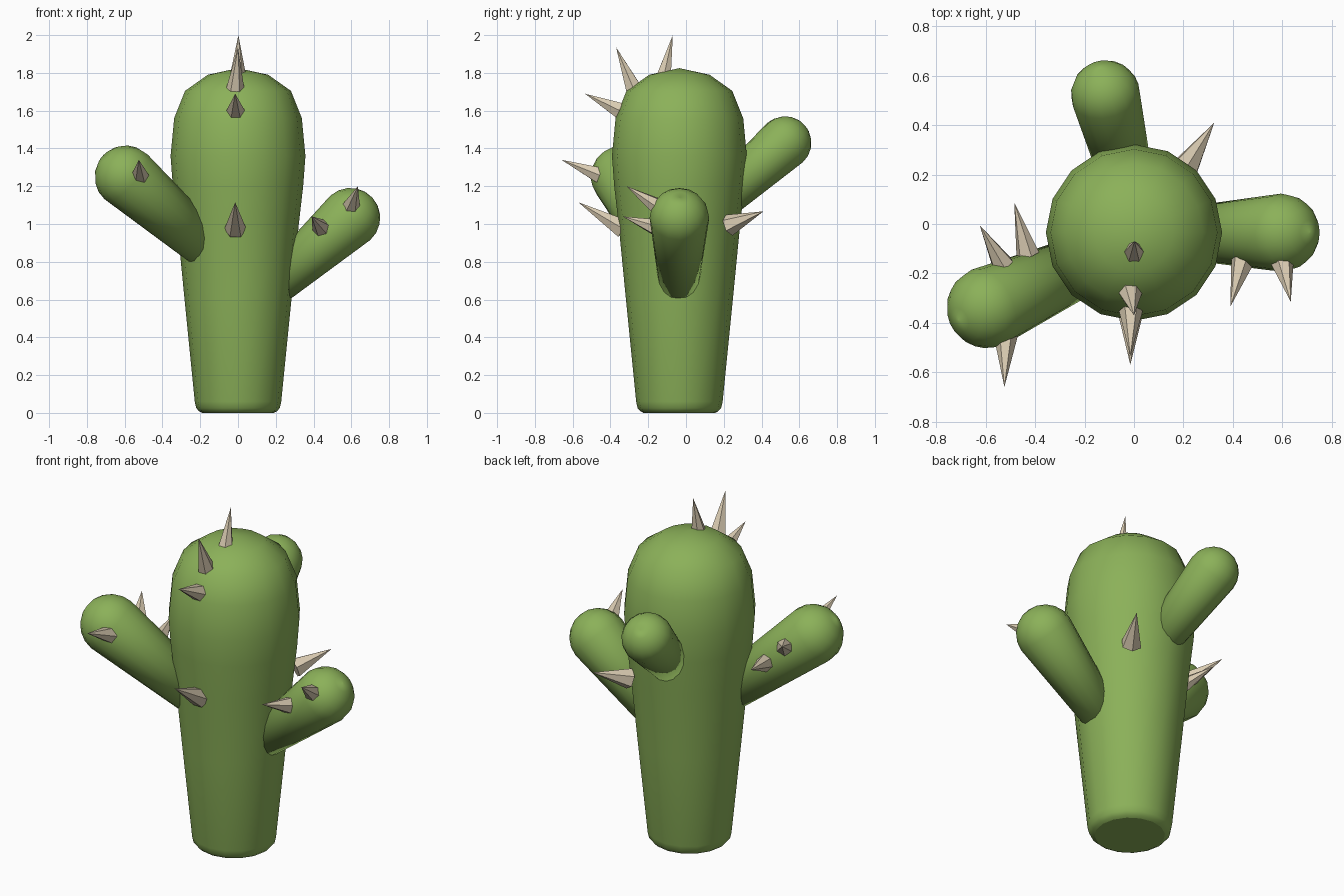
import bpy, bmesh, math
from mathutils import Vector

if "Cube" in bpy.data.objects:
    bpy.data.objects.remove(bpy.data.objects["Cube"])


def material(name, rgb):
    m = bpy.data.materials.new(name)
    m.diffuse_color = (*rgb, 1)
    m.use_nodes = True
    m.node_tree.nodes["Principled BSDF"].inputs["Base Color"].default_value = m.diffuse_color
    return m


GREEN = material("cactus green", (0.26, 0.44, 0.10))
BEIGE = material("spine beige", (0.71, 0.61, 0.45))


def lathe(name, profile, sides, origin, axis, mat, smooth=True):
    """Revolve (height, radius) points around an axis; radius 0 makes a pole."""
    bm = bmesh.new()
    rot = Vector((0, 0, 1)).rotation_difference(Vector(axis).normalized())
    rings = []
    for h, r in profile:
        count = sides if r > 0 else 1
        rings.append([bm.verts.new(Vector(origin) + rot @ Vector(
            (r * math.cos(2 * math.pi * i / sides), r * math.sin(2 * math.pi * i / sides), h)))
            for i in range(count)])
    for a, b in zip(rings, rings[1:]):
        for i in range(sides):
            j = (i + 1) % sides
            if len(b) == 1:
                bm.faces.new((a[i], a[j], b[0]))
            else:
                bm.faces.new((a[i], a[j], b[j], b[i]))
    bm.faces.new(rings[0][::-1])
    bmesh.ops.recalc_face_normals(bm, faces=bm.faces)
    me = bpy.data.meshes.new(name)
    bm.to_mesh(me)
    bm.free()
    me.materials.append(mat)
    for p in me.polygons:
        p.use_smooth = smooth
    ob = bpy.data.objects.new(name, me)
    bpy.context.collection.objects.link(ob)
    return ob


def arm(name, start, end, r0, r1):
    """Tapered arm whose rounded end is a sphere of radius r1 at end."""
    axis = Vector(end) - Vector(start)
    length = axis.length
    profile = [(0, r0)]
    for k in range(6):
        t = math.radians(18 * k)
        profile.append((length + r1 * math.sin(t), r1 * math.cos(t)))
    profile.append((length + r1, 0))
    lathe(name, profile, 16, start, axis, mat=GREEN)


def spine(name, base, tip, radius=0.05):
    """Six-sided cone, its base sunk a little into the flesh."""
    axis = Vector(tip) - Vector(base)
    lathe(name, [(-0.02, radius), (axis.length, 0)], 6, base, axis, BEIGE, False)


# Trunk: club shape, wider near the rounded top
lathe("trunk", [(0, 0.19), (0.008, 0.205), (0.025, 0.221), (0.06, 0.229), (0.6, 0.283), (1.0, 0.322),
                (1.2, 0.345), (1.36, 0.357), (1.56, 0.338), (1.705, 0.28), (1.79, 0.16),
                (1.825, 0)], 16, (0, -0.035, 0), (0, 0, 1), GREEN)

# Arms
arm("right_arm", (0.17, -0.038, 0.65), (0.595, -0.035, 1.033), 0.102, 0.158)
arm("left_arm", (-0.15, -0.14, 0.86), (-0.593, -0.338, 1.25), 0.115, 0.166)
arm("back_arm", (-0.02, 0.15, 1.095), (-0.115, 0.523, 1.43), 0.104, 0.141)

# Spines: base centre, tip
SPINES = {
    "trunk_spine": [((0, -0.118, 1.78), (0.002, -0.07, 2.0)),
                    ((-0.013, -0.285, 1.735), (0, -0.37, 1.935)),
                    ((-0.013, -0.37, 1.61), (-0.015, -0.535, 1.69)),
                    ((-0.014, -0.35, 0.985), (-0.015, -0.57, 1.115)),
                    ((0.22, 0.245, 1.0), (0.325, 0.41, 1.067))],
    "left_arm_spine": [((-0.52, -0.475, 1.265), (-0.525, -0.66, 1.34)),
                       ((-0.54, -0.15, 1.235), (-0.625, -0.005, 1.315)),
                       ((-0.435, -0.105, 1.125), (-0.485, 0.088, 1.175))],
    "right_arm_spine": [((0.435, -0.17, 0.985), (0.39, -0.335, 1.04)),
                        ((0.603, -0.17, 1.105), (0.635, -0.315, 1.2))],
}
for part, pairs in SPINES.items():
    for i, (b, t) in enumerate(pairs, 1):
        spine(f"{part}_{i}", b, t, 0.058 if part == "trunk_spine" and i > 3 else 0.048)

# Keep only the rim of the trunk's flat bottom crisp
for ob in bpy.data.objects:
    if ob.name == "trunk":
        max(ob.data.polygons, key=lambda p: len(p.vertices)).use_smooth = False
